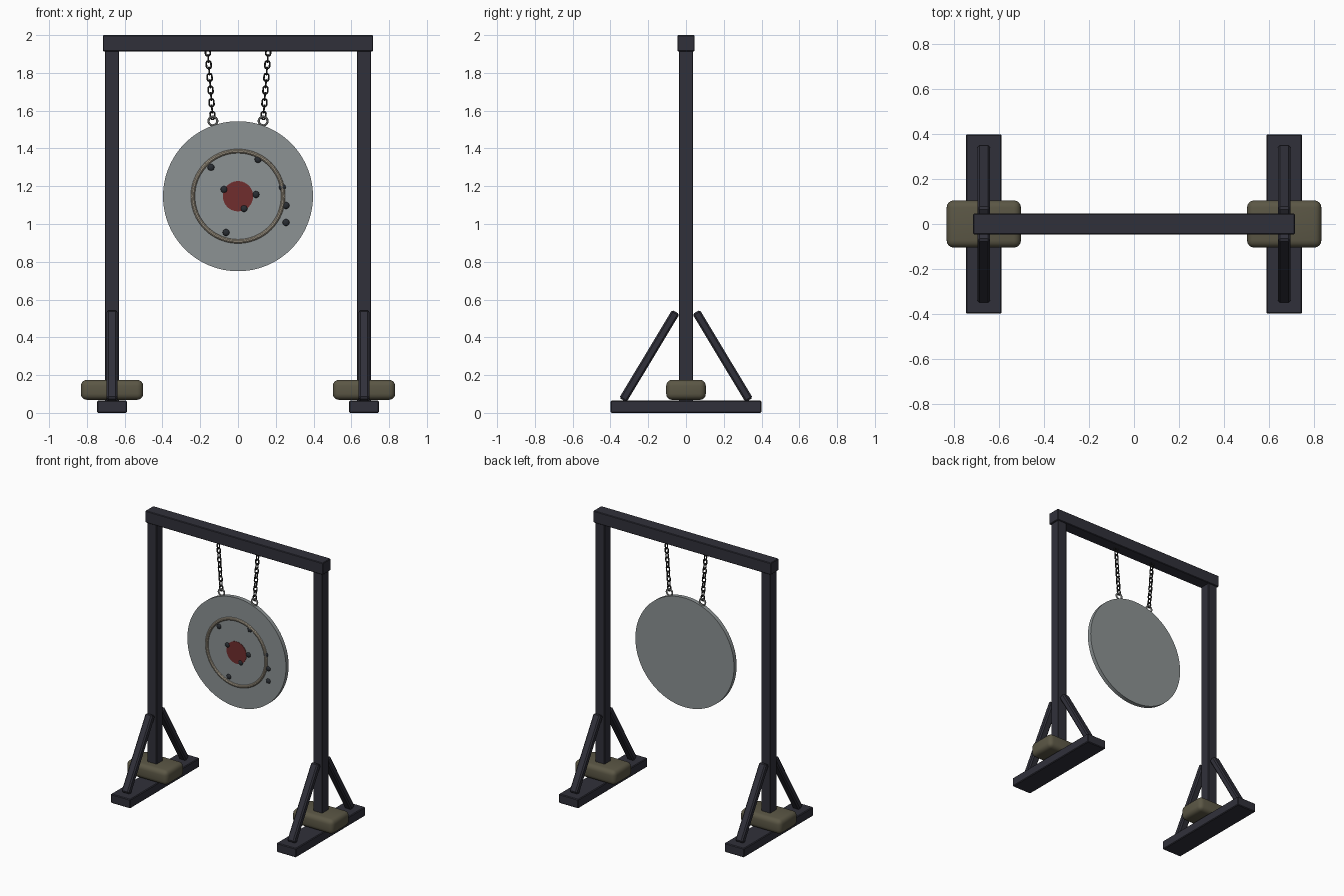
import bpy, math
from mathutils import Vector, Matrix

if "Cube" in bpy.data.objects:
    bpy.data.objects.remove(bpy.data.objects["Cube"])


def material(name, r, g, b):
    m = bpy.data.materials.new(name)
    m.diffuse_color = (r, g, b, 1)
    m.use_nodes = True
    m.node_tree.nodes["Principled BSDF"].inputs["Base Color"].default_value = m.diffuse_color
    return m


FRAME = material("dark_frame", 0.030, 0.030, 0.042)
BAG = material("olive_sandbag", 0.105, 0.095, 0.060)
STEEL = material("grey_steel", 0.265, 0.29, 0.295)
RED = material("red_paint", 0.16, 0.027, 0.027)
RING = material("tan_paint", 0.40, 0.35, 0.27)
CHAIN = material("black_chain", 0.022, 0.022, 0.022)
EYE = material("light_steel", 0.36, 0.37, 0.36)
MARK = material("dark_mark", 0.022, 0.026, 0.032)


def finish(name, mat, smooth=True):
    ob = bpy.context.object
    ob.name = name
    ob.data.materials.append(mat)
    if smooth:
        bpy.ops.object.shade_smooth_by_angle(angle=math.radians(35))
    return ob


def box(name, mat, centre, size, bevel, segments=1, rot_x=0.0):
    bpy.ops.mesh.primitive_cube_add(size=1, location=centre)
    ob = bpy.context.object
    ob.scale = size
    bpy.ops.object.transform_apply(location=False, rotation=False, scale=True)
    ob.rotation_euler.x = rot_x
    mod = ob.modifiers.new("bevel", "BEVEL")
    mod.width, mod.segments = bevel, segments
    bpy.ops.object.modifier_apply(modifier="bevel")
    return finish(name, mat, segments > 1)


def disc(name, mat, radius, y0, y1, z):
    bpy.ops.mesh.primitive_cylinder_add(vertices=96, radius=radius, depth=y1 - y0,
                                        location=(0, (y0 + y1) / 2, z),
                                        rotation=(math.pi / 2, 0, 0))
    return finish(name, mat)


def ring(name, mat, centre, major, minor, seg=32):
    bpy.ops.mesh.primitive_torus_add(location=centre, rotation=(math.pi / 2, 0, 0),
                                     major_radius=major, minor_radius=minor,
                                     major_segments=seg, minor_segments=10)
    return finish(name, mat)


def chain_link(name, centre, direction, turned):
    # a torus split at its middle and stretched into an oval link
    bpy.ops.mesh.primitive_torus_add(major_radius=0.0125, minor_radius=0.0045,
                                     major_segments=16, minor_segments=8)
    ob = finish(name, CHAIN)
    ob.data.transform(Matrix.Rotation(math.pi / 2, 4, 'X') @ Matrix.Rotation(math.pi / 16, 4, 'Z'))
    for v in ob.data.vertices:
        v.co.z += math.copysign(0.008, v.co.z)
    tilt = direction.to_track_quat('Z', 'Y').to_matrix().to_4x4()
    tilt = Matrix.Rotation(math.atan2(direction.x, direction.z), 4, 'Y')
    twist = Matrix.Rotation(math.pi / 2 if turned else 0, 4, 'Z')
    ob.matrix_world = Matrix.Translation(centre) @ tilt @ twist


GONG_Z = 1.147
FRONT = -0.015

# frame
box("top_beam", FRAME, (0, 0, 1.957), (1.43, 0.092, 0.086), 0.004)
for side, s in (("left", -1), ("right", 1)):
    x = 0.667 * s
    box(side + "_foot", FRAME, (x, 0, 0.033), (0.157, 0.797, 0.066), 0.005)
    box(side + "_post", FRAME, (x, 0, 0.99), (0.075, 0.075, 1.86), 0.004)
    box(side + "_sandbag", BAG, (x, 0, 0.122), (0.33, 0.21, 0.106), 0.032, 4)
    # slanted braces, front and back
    for end, e in (("front", -1), ("back", 1)):
        a, b = Vector((x, 0.333 * e, 0.07)), Vector((x, 0.055 * e, 0.532))
        d = b - a
        box(f"{side}_{end}_brace", FRAME, (a + b) / 2, (0.057, 0.045, d.length + 0.005),
            0.009, 1, math.atan2(-d.y, d.z))

    # chain and eye ring on each side
    top, low = Vector((0.16 * s, 0, 1.91)), Vector((0.135 * s, 0, 1.575))
    n = 11
    for i in range(n):
        chain_link(f"{side}_chain_link_{i + 1}", top.lerp(low, i / (n - 1)),
                   top - low, i % 2 == 1)
    ring(side + "_eye_ring", EYE, (0.133 * s, 0, 1.545), 0.023, 0.006)

# steel target plate with painted centre and raised ring
disc("target_plate", STEEL, 0.397, FRONT, -FRONT, GONG_Z)
disc("target_centre", RED, 0.08, FRONT - 0.003, FRONT + 0.001, GONG_Z)
ring("target_ring", RING, (0, FRONT, GONG_Z), 0.239, 0.011, 80)

# impact marks
marks = [(-0.143, 1.30), (0.106, 1.342), (-0.074, 1.183), (0.095, 1.156), (0.032, 1.082),
         (0.254, 1.098), (0.254, 1.008), (-0.063, 0.955), (0.235, 1.194)]
for i, (x, z) in enumerate(marks):
    bpy.ops.mesh.primitive_uv_sphere_add(segments=16, ring_count=10, radius=0.018,
                                         location=(x, FRONT, z))
    bpy.context.object.scale.y = 0.6
    finish(f"impact_mark_{i + 1}", MARK)
